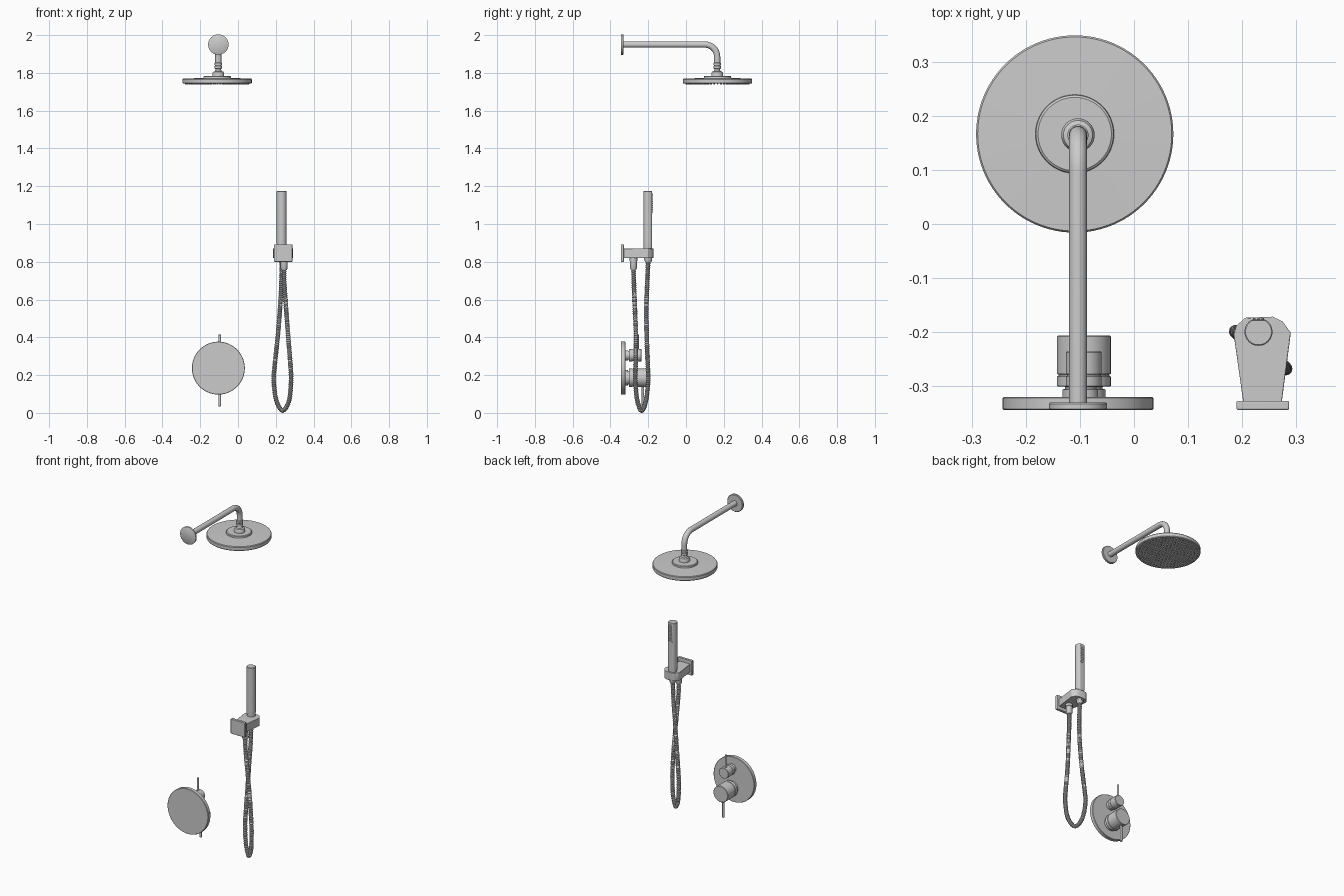
import bpy, bmesh
from math import sin, cos, pi, tau
from mathutils import Vector, Matrix

if "Cube" in bpy.data.objects:
    bpy.data.objects.remove(bpy.data.objects["Cube"])


def finish(name, bm, angle=0.6, bevel=0):
    bmesh.ops.recalc_face_normals(bm, faces=bm.faces)
    me = bpy.data.meshes.new(name)
    bm.to_mesh(me)
    bm.free()
    ob = bpy.data.objects.new(name, me)
    bpy.context.collection.objects.link(ob)
    if bevel:
        m = ob.modifiers.new("bevel", 'BEVEL')
        m.width, m.segments = bevel, 2
    bpy.ops.object.select_all(action='DESELECT')
    ob.select_set(True)
    bpy.context.view_layer.objects.active = ob
    bpy.ops.object.shade_smooth_by_angle(angle=angle)
    return ob


def skin(bm, rings):
    """Bridge consecutive closed rings of points and cap both ends."""
    rings = [[bm.verts.new(p) for p in r] for r in rings]
    n = len(rings[0])
    for a, b in zip(rings, rings[1:]):
        for i in range(n):
            j = (i + 1) % n
            bm.faces.new((a[i], a[j], b[j], b[i]))
    bm.faces.new(rings[0])
    bm.faces.new(rings[-1])


def lathe(name, origin, profile, axis='Z', sides=48):
    """Revolve (radius, height) pairs about a z or y axis."""
    o = Vector(origin)
    ang = [tau * i / sides for i in range(sides)]
    bm = bmesh.new()
    skin(bm, [[o + (Vector((r * cos(a), r * sin(a), h)) if axis == 'Z'
                    else Vector((r * cos(a), h, r * sin(a)))) for a in ang]
              for r, h in profile])
    return finish(name, bm)


def sweep(name, pts, radii, sides=24, angle=0.6):
    """Round tube along a path, using a parallel-transported frame."""
    pts = [Vector(p) for p in pts]
    rings, side = [], Vector((1, 0, 0))
    for i, p in enumerate(pts):
        t = (pts[min(i + 1, len(pts) - 1)] - pts[max(i - 1, 0)]).normalized()
        side = (side - t * side.dot(t)).normalized()
        up = t.cross(side)
        rings.append([p + (side * cos(tau * k / sides) + up * sin(tau * k / sides)) * radii[i]
                      for k in range(sides)])
    bm = bmesh.new()
    skin(bm, rings)
    return finish(name, bm, angle)


def spline(ctrl, step):
    """Catmull-Rom curve resampled at an even spacing."""
    c = [Vector(p) for p in ctrl]
    c = [2 * c[0] - c[1]] + c + [2 * c[-1] - c[-2]]
    dense = []
    for p0, p1, p2, p3 in zip(c, c[1:], c[2:], c[3:]):
        for k in range(60):
            t = k / 60
            dense.append(0.5 * (2 * p1 + (p2 - p0) * t + (2 * p0 - 5 * p1 + 4 * p2 - p3) * t * t
                                + (3 * p1 - p0 - 3 * p2 + p3) * t ** 3))
    dense.append(c[-2])
    out, dist = [dense[0]], 0
    for a, b in zip(dense, dense[1:]):
        dist += (b - a).length
        if dist >= step:
            out.append(b)
            dist -= step
    return out


def nozzles(name, places, r, depth, rot=Matrix()):
    bm = bmesh.new()
    for p in places:
        bmesh.ops.create_cone(bm, cap_ends=True, segments=8, radius1=r, radius2=r * 0.6,
                              depth=depth, matrix=Matrix.Translation(p) @ rot)
    return finish(name, bm)


def prism(name, outline, z0, z1, bevel):
    bm = bmesh.new()
    skin(bm, [[(x, y, z) for x, y in outline] for z in (z0, z1)])
    return finish(name, bm, bevel=bevel)


# --- Overhead shower ---
AX, AZ, HY = -0.104, 1.95, 0.165
lathe("arm_wall_flange", (AX, 0, AZ),
      [(0.051, -0.345), (0.054, -0.343), (0.054, -0.334), (0.051, -0.331)], 'Y')
bend = 0.065
path = [(AX, -0.335, AZ)] + [(AX, HY - bend + bend * sin(a), AZ - bend + bend * cos(a))
                             for a in [pi / 2 * i / 12 for i in range(13)]] + [(AX, HY, 1.843)]
sweep("shower_arm", path, [0.0165] * len(path))
lathe("swivel_joint", (AX, HY, 0),
      [(0.031, 1.778), (0.031, 1.799), (0.027, 1.806), (0.018, 1.809), (0.015, 1.815),
       (0.015, 1.82), (0.0195, 1.823), (0.0195, 1.836), (0.017, 1.838), (0.017, 1.841),
       (0.0195, 1.843), (0.0195, 1.852), (0.017, 1.854)])
HX = -0.11
lathe("rain_head", (HX, 0.167, 0),
      [(0.174, 1.743), (0.180, 1.743), (0.183, 1.747), (0.183, 1.766), (0.180, 1.770),
       (0.073, 1.773), (0.072, 1.781), (0.068, 1.784)], sides=96)
spots = [(HX + r * 0.0185 * cos(tau * k / (6 * r)), 0.167 + r * 0.0185 * sin(tau * k / (6 * r)), 1.742)
         for r in range(1, 10) for k in range(6 * r)] + [(HX, 0.167, 1.742)]
nozzles("rain_head_nozzles", [Vector(p) for p in spots], 0.0045, 0.007, Matrix.Rotation(pi, 4, 'X'))

# --- Mixer valve: wall plate, two knobs with rod levers ---
lathe("valve_plate", (-0.104, 0, 0.237),
      [(0.138, -0.345), (0.140, -0.343), (0.140, -0.323), (0.138, -0.321)], 'Y', 96)
KX = -0.093
for label, z, r, front, sgn, tip, ly in (("diverter", 0.305, 0.033, -0.236, 1, 0.415, -0.255),
                                         ("temperature", 0.186, 0.050, -0.207, -1, 0.035, -0.228)):
    lathe(label + "_knob", (KX, 0, z),
          [(r * .8, -0.325), (r * .8, -0.307), (r * .7, -0.306), (r * .7, -0.302), (r, -0.301),
           (r, -0.283), (r * .95, -0.282), (r * .95, -0.279), (r, -0.278),
           (r, front - 0.002), (r - 0.002, front)], 'Y')
    sweep(label + "_lever", [(KX - 0.004, ly, z + sgn * r * 0.6), (KX - 0.004, ly, tip - sgn * 0.002),
                             (KX - 0.004, ly, tip)], [0.0065, 0.0065, 0.005], 16)

# --- Hand shower bracket ---
prism("bracket_wall_plate", [(0.19, -0.345), (0.288, -0.345), (0.288, -0.328), (0.19, -0.328)],
      0.80, 0.892, 0.003)
prism("bracket_arm", [(0.203, -0.332), (0.185, -0.205), (0.189, -0.19), (0.206, -0.174),
                      (0.258, -0.172), (0.276, -0.181), (0.291, -0.202), (0.274, -0.332)],
      0.82, 0.87, 0.002)
lathe("hose_outlet", (0.244, -0.278, 0),
      [(0.020, 0.825), (0.020, 0.805), (0.018, 0.803), (0.018, 0.765), (0.014, 0.757)], sides=32)

# --- Hand shower: round wand with a flat spray side ---
SX, SY = 0.231, -0.2
bm = bmesh.new()
skin(bm, [[(SX + r * cos(tau * k / 48), SY + min(r * sin(tau * k / 48), 0.021), z) for k in range(48)]
          for r, z in ((0.021, 0.812), (0.023, 0.822), (0.026, 0.90), (0.026, 1.173), (0.024, 1.175))])
finish("hand_shower", bm)
prism("spray_panel", [(SX - 0.013, SY + 0.018), (SX + 0.013, SY + 0.018),
                      (SX + 0.013, SY + 0.0225), (SX - 0.013, SY + 0.0225)], 1.055, 1.163, 0.001)
nozzles("spray_nozzles", [Vector((SX + 0.008 * i, SY + 0.0235, 1.065 + 0.011 * j))
                          for i in (-1, 0, 1) for j in range(9)], 0.003, 0.004,
        Matrix.Rotation(-pi / 2, 4, 'X'))
lathe("wand_hose_nut", (SX, SY, 0),
      [(0.019, 0.825), (0.019, 0.806), (0.0135, 0.795)], sides=32)

# --- Ribbed hose hanging in a loop ---
hose = spline([(0.244, -0.278, 0.775), (0.245, -0.276, 0.69), (0.254, -0.271, 0.56),
               (0.266, -0.265, 0.40), (0.278, -0.267, 0.25), (0.281, -0.268, 0.17),
               (0.270, -0.258, 0.065), (0.237, -0.235, 0.0125), (0.203, -0.212, 0.065),
               (0.189, -0.200, 0.17), (0.194, -0.202, 0.25), (0.210, -0.208, 0.40),
               (0.223, -0.210, 0.56), (0.230, -0.205, 0.69), (0.231, -0.2, 0.81)], 0.0035)
sweep("ribbed_hose", hose, [0.0125 if i % 3 else 0.0095 for i in range(len(hose))], 16, 0.5)
